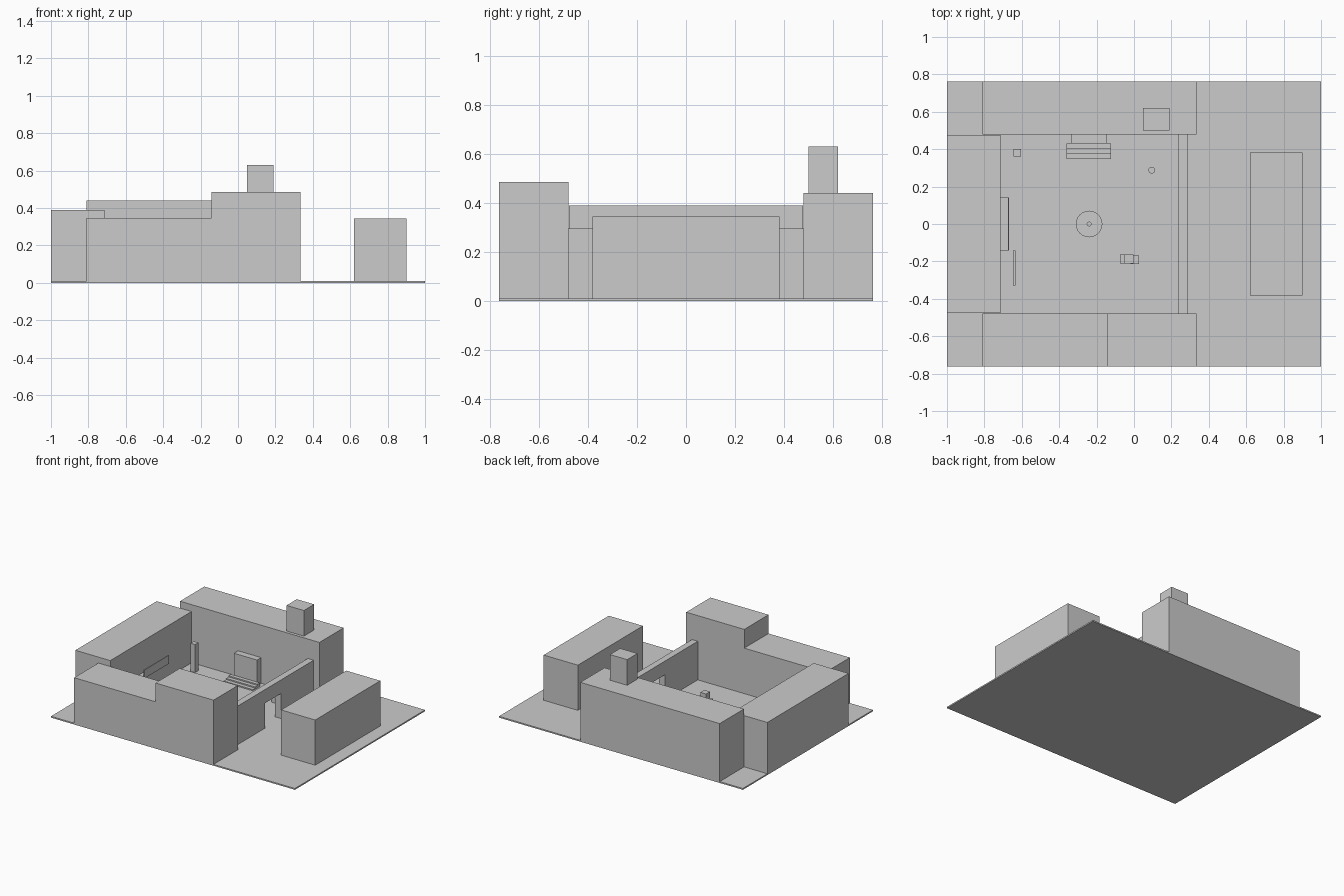
import bpy, bmesh
from mathutils import Matrix

if "Cube" in bpy.data.objects:
    bpy.data.objects.remove(bpy.data.objects["Cube"])

G = 0.01  # top of the ground slab


def finish(name, bm):
    mesh = bpy.data.meshes.new(name)
    bm.to_mesh(mesh)
    bm.free()
    obj = bpy.data.objects.new(name, mesh)
    bpy.context.collection.objects.link(obj)
    return obj


def box(name, x, y, z):
    """Box from (min, max) ranges."""
    bm = bmesh.new()
    bmesh.ops.create_cube(bm, size=1)
    size = Matrix.Diagonal((x[1] - x[0], y[1] - y[0], z[1] - z[0], 1))
    mid = Matrix.Translation((sum(x) / 2, sum(y) / 2, sum(z) / 2))
    bm.transform(mid @ size)
    return finish(name, bm)


def cylinder(name, x, y, z, r, sides=24):
    bm = bmesh.new()
    bmesh.ops.create_cone(bm, cap_ends=True, segments=sides, radius1=r, radius2=r,
                          depth=z[1] - z[0],
                          matrix=Matrix.Translation((x, y, sum(z) / 2)))
    for f in bm.faces:
        f.smooth = len(f.verts) == 4
    for e in bm.edges:
        e.smooth = all(f.smooth for f in e.link_faces)
    return finish(name, bm)


# Ground and the buildings round the courtyard
box("ground", (-1, 1), (-0.762, 0.762), (0, G))
box("north_building", (-0.81, 0.333), (0.478, 0.762), (G, 0.44))
box("chimney", (0.048, 0.19), (0.5, 0.62), (0.44, 0.63))
box("west_building", (-1, -0.714), (-0.476, 0.476), (G, 0.39))
box("south_low_wing", (-0.81, -0.143), (-0.762, -0.478), (G, 0.347))
box("south_high_wing", (-0.143, 0.333), (-0.762, -0.478), (G, 0.486))
box("east_building", (0.62, 0.9), (-0.381, 0.381), (G, 0.345))

# Gate wall: two lengths of wall and a lintel over the opening
for side, y in (("south", (-0.478, -0.095)), ("north", (0.095, 0.478))):
    box("gate_wall_" + side, (0.238, 0.286), y, (G, 0.296))
box("gate_lintel", (0.238, 0.286), (-0.095, 0.095), (0.195, 0.296))

# Balcony on the west building
box("balcony_floor", (-0.714, -0.667), (-0.143, 0.143), (0.143, 0.155))
box("balcony_rail", (-0.674, -0.667), (-0.143, 0.143), (0.155, 0.205))

# Doorway and entrance steps
box("doorway", (-0.335, -0.145), (0.43, 0.478), (G, 0.2))
for i in range(3):
    box(f"step_{i + 1}", (-0.36, -0.122), (0.347 + 0.028 * i, 0.431),
        (G, 0.019 + 0.009 * i))

# Hitching rail
for i, y in enumerate((-0.33, -0.155)):
    box(f"rail_post_{i + 1}", (-0.647, -0.633), (y, y + 0.014), (G, 0.08))
box("rail_bar", (-0.647, -0.633), (-0.33, -0.141), (0.08, 0.094))

# Free-standing post
box("post", (-0.643, -0.605), (0.362, 0.4), (G, 0.218))

# Fountain and barrel
cylinder("fountain_basin", -0.24, 0, (G, 0.06), 0.071)
cylinder("fountain_spout", -0.24, 0, (0.06, 0.13), 0.013, 12)
cylinder("barrel", 0.095, 0.288, (G, 0.06), 0.018, 16)

# Stack of crates
for i, (x, y, z) in enumerate(((-0.075, -0.21, G), (-0.02, -0.215, G),
                               (-0.05, -0.21, G + 0.046))):
    box(f"crate_{i + 1}", (x, x + 0.046), (y, y + 0.046), (z, z + 0.046))
